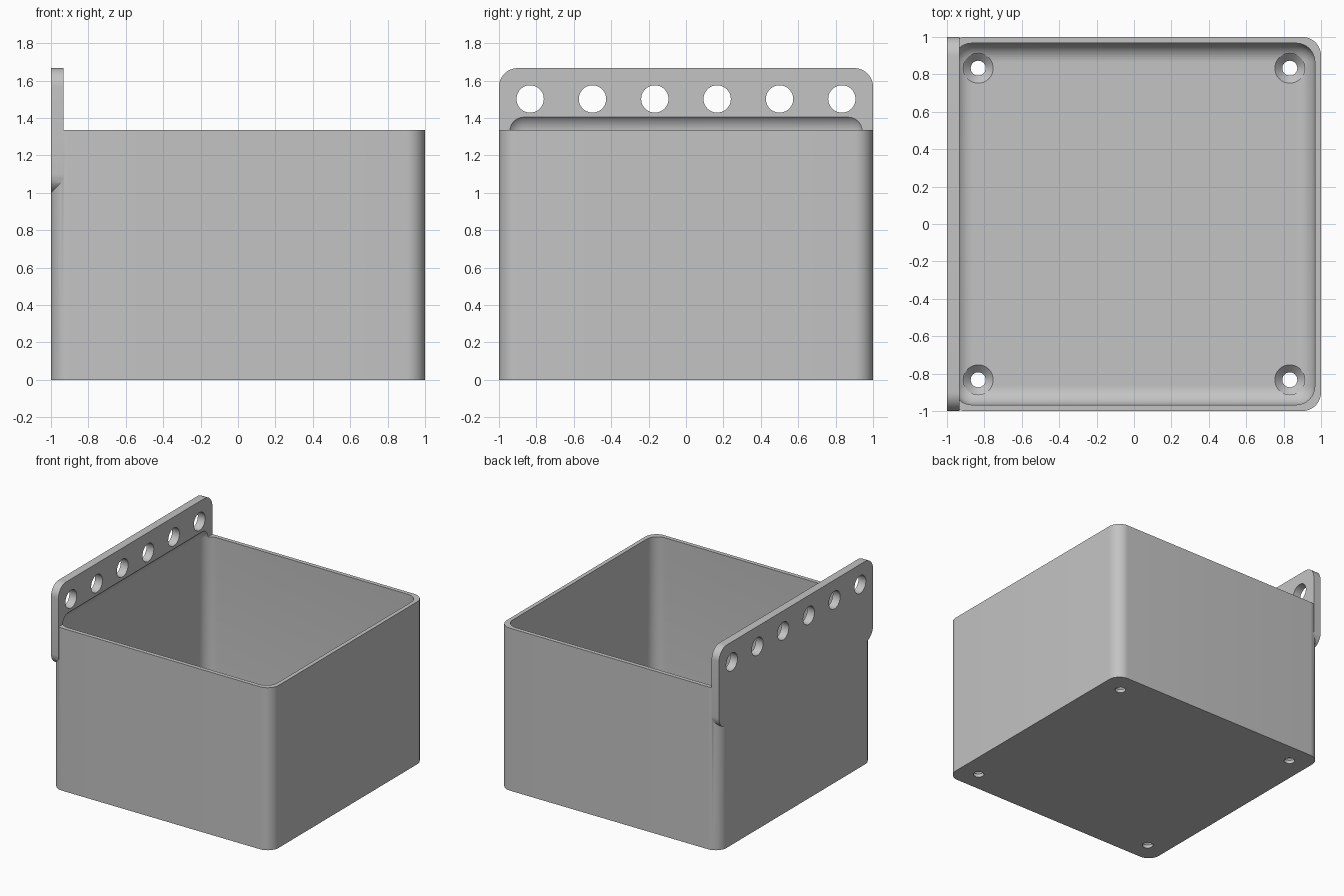
import bpy, bmesh, math
from mathutils import Matrix, Vector

if "Cube" in bpy.data.objects:
    bpy.data.objects.remove(bpy.data.objects["Cube"], do_unlink=True)

R = 0.1          # fillet radius
WALL = 0.033     # side wall thickness
PLATE = 0.0667   # thickness of the plate and the floor
HEIGHT = 1.335   # rim height

grey = bpy.data.materials.new("grey")
grey.use_nodes = True
colour = (0.55, 0.55, 0.55, 1)
grey.diffuse_color = colour
grey.node_tree.nodes["Principled BSDF"].inputs["Base Color"].default_value = colour


def finish(bm, name):
    bmesh.ops.recalc_face_normals(bm, faces=bm.faces)
    mesh = bpy.data.meshes.new(name)
    bm.to_mesh(mesh)
    bm.free()
    mesh.materials.append(grey)
    obj = bpy.data.objects.new(name, mesh)
    bpy.context.collection.objects.link(obj)
    return obj


def rounded_box(name, low, high, axis=None):
    """Box with edges along one axis filleted, or every edge if axis is None."""
    low, high = Vector(low), Vector(high)
    bm = bmesh.new()
    bmesh.ops.create_cube(bm, size=1)
    bmesh.ops.scale(bm, vec=high - low, verts=bm.verts)
    bmesh.ops.translate(bm, vec=(low + high) / 2, verts=bm.verts)
    edges = [e for e in bm.edges if axis is None
             or abs(e.verts[0].co[axis] - e.verts[1].co[axis]) > 0.001]
    bmesh.ops.bevel(bm, geom=edges, offset=R, segments=12, profile=0.5,
                    affect='EDGES', clamp_overlap=True)
    return finish(bm, name)


def turned(name, profile, matrix, sides=48):
    """Closed solid of revolution from (radius, height) pairs."""
    bm = bmesh.new()
    rings = []
    for r, h in profile:
        angles = [2 * math.pi * i / sides for i in range(sides)]
        rings.append([bm.verts.new((r * math.cos(a), r * math.sin(a), h)) for a in angles])
    for lower, upper in zip(rings, rings[1:]):
        for i in range(sides):
            j = (i + 1) % sides
            bm.faces.new((lower[i], lower[j], upper[j], upper[i]))
    bm.faces.new(rings[0])
    bm.faces.new(rings[-1])
    bm.transform(matrix)
    return finish(bm, name)


def combine(target, tool, operation):
    mod = target.modifiers.new("cut", 'BOOLEAN')
    mod.operation, mod.solver, mod.object = operation, 'EXACT', tool
    bpy.context.view_layer.objects.active = target
    bpy.ops.object.modifier_apply(modifier=mod.name)
    bpy.data.objects.remove(tool, do_unlink=True)


# Outer box and the mounting plate on its left-hand side
box = rounded_box("open_box", (-1, -1, 0), (1, 1, HEIGHT), axis=2)
plate = rounded_box("mounting_plate", (-1, -1, 1), (-1 + PLATE, 1, 1.667), axis=0)
combine(box, plate, 'UNION')

# Filleted cavity, whose upper edge bites into the plate
inner = 1 - WALL
cavity = rounded_box("cavity", (-inner, -inner, PLATE), (inner, inner, 1.43))
combine(box, cavity, 'DIFFERENCE')

# Row of holes through the plate
for i in range(6):
    place = Matrix.Translation((-1, (i - 2.5) / 3, 1.502)) @ Matrix.Rotation(math.pi / 2, 4, 'Y')
    combine(box, turned("plate_hole", [(0.073, -0.1), (0.073, 0.2)], place), 'DIFFERENCE')

# Countersunk screw holes in the floor
screw = [(0.04, -0.1), (0.04, PLATE - 0.04), (0.08, PLATE), (0.08, 0.2)]
for x in (-0.833, 0.833):
    for y in (-0.833, 0.833):
        combine(box, turned("screw_hole", screw, Matrix.Translation((x, y, 0))), 'DIFFERENCE')

# Smooth fillets, crisp edges
bpy.ops.object.select_all(action='DESELECT')
box.select_set(True)
bpy.context.view_layer.objects.active = box
bpy.ops.object.shade_smooth_by_angle(angle=math.radians(30))
